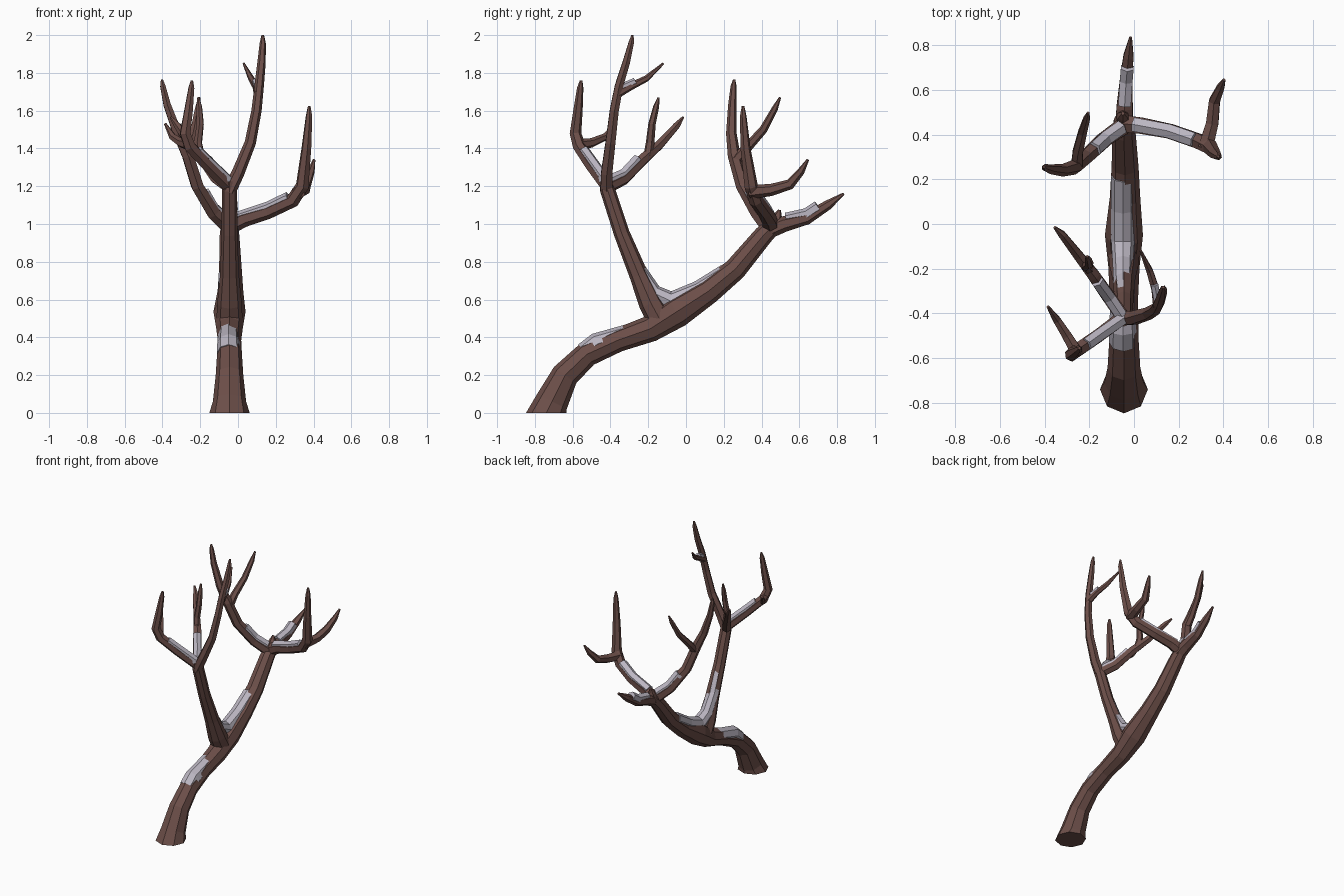
import bpy, bmesh
from mathutils import Vector


def material(name, rgb):
    m = bpy.data.materials.new(name)
    m.diffuse_color = (*rgb, 1)
    return m


BARK = material("bark", (0.15, 0.077, 0.066))
SNOW = material("snow", (0.5, 0.47, 0.54))


def limb(name, pts, radii, mat=BARK, sides=6, start=None, lift=0.0, tip=False):
    """Tapered low-poly tube along a path; lift shifts it upward, away from the bark."""
    P = [Vector(p) for p in pts]
    P = [p + Vector((0, 0, lift)) for p in P]
    n = len(P)
    tangents = []
    for i in range(n):
        a = (P[i] - P[i - 1]).normalized() if i else Vector()
        b = (P[i + 1] - P[i]).normalized() if i < n - 1 else Vector()
        tangents.append((a + b).normalized())
    if start:
        tangents[0] = Vector(start)
    t0 = tangents[0]
    side = t0.cross(Vector((0, 0, 1)))
    if side.length < 0.05:
        side = Vector((1, 0, 0))
    side.normalize()
    unit = bpy.data.meshes.new(name)
    bm = bmesh.new()
    circle = bmesh.ops.create_circle(bm, segments=sides, radius=1)["verts"]
    shape = [v.co.copy() for v in circle]
    bm.clear()
    rings = []
    for i, (p, r, t) in enumerate(zip(P, radii, tangents)):
        if i:
            side = tangents[i - 1].rotation_difference(t) @ side
        up = side.cross(t)
        rings.append([bm.verts.new(p + (side * c.x + up * c.y) * r) for c in shape])
    for a, b in zip(rings, rings[1:]):
        for k in range(sides):
            j = (k + 1) % sides
            bm.faces.new((a[k], a[j], b[j], b[k]))
    bm.faces.new(rings[0])
    bm.faces.new(rings[-1])
    bmesh.ops.recalc_face_normals(bm, faces=bm.faces)
    bm.to_mesh(unit)
    bm.free()
    unit.materials.append(mat)
    ob = bpy.data.objects.new(name, unit)
    bpy.context.collection.objects.link(ob)
    return ob


# Leaning trunk and its upright fork
limb("trunk",
     [(-.045, -.74, 0), (-.045, -.71, .06), (-.045, -.64, .2), (-.045, -.525, .31), (-.045, -.36, .385),
      (-.045, -.19, .445), (-.045, -.05, .535), (-.04, .12, .645), (-.04, .26, .76), (-.045, .41, .94),
      (-.045, .47, 1.0)],
     [.107, .088, .073, .066, .062, .07, .085, .068, .06, .052, .045], sides=8, start=(0, 0, 1))
limb("upright_fork",
     [(-.045, -.13, .48), (-.045, -.185, .58), (-.045, -.25, .73), (-.045, -.34, .95),
      (-.045, -.415, 1.18), (-.045, -.425, 1.23)],
     [.07, .065, .05, .042, .04, .034], sides=8)

# Front crown
limb("front_left_branch",
     [(-.04, -.41, 1.19), (-.16, -.50, 1.31), (-.255, -.565, 1.41), (-.28, -.585, 1.48),
      (-.262, -.572, 1.6), (-.247, -.56, 1.72), (-.244, -.555, 1.76)],
     [.036, .034, .034, .031, .025, .017, .007])
limb("front_left_twig",
     [(-.265, -.56, 1.42), (-.3, -.5, 1.43), (-.345, -.43, 1.46), (-.385, -.37, 1.53)],
     [.03, .025, .02, .007])
limb("front_tall_branch",
     [(-.05, -.42, 1.17), (.0, -.42, 1.27), (.065, -.4, 1.43), (.098, -.38, 1.6), (.112, -.355, 1.73),
      (.125, -.315, 1.86), (.131, -.29, 1.96), (.131, -.283, 2.0)],
     [.038, .034, .03, .027, .025, .022, .016, .007])
limb("front_tall_twig",
     [(.107, -.365, 1.69), (.095, -.29, 1.73), (.07, -.21, 1.77), (.03, -.12, 1.85)],
     [.025, .02, .017, .006])
limb("front_inner_branch",
     [(-.04, -.43, 1.19), (-.11, -.33, 1.24), (-.18, -.23, 1.34), (-.25, -.14, 1.42),
      (-.32, -.05, 1.52), (-.355, -.015, 1.565)],
     [.036, .035, .032, .026, .02, .007])
limb("front_inner_twig",
     [(-.2, -.2, 1.36), (-.212, -.19, 1.43), (-.2, -.18, 1.53), (-.205, -.158, 1.62), (-.21, -.145, 1.67)],
     [.026, .023, .02, .016, .006])

# Back crown
limb("back_branch",
     [(-.045, .42, .96), (-.042, .52, 1.0), (-.035, .64, 1.03), (-.025, .75, 1.1), (-.015, .835, 1.16)],
     [.046, .042, .033, .026, .007])
limb("back_right_branch",
     [(-.06, .45, .98), (.03, .44, 1.025), (.16, .415, 1.065), (.29, .37, 1.125), (.34, .345, 1.2),
      (.362, .315, 1.4), (.376, .303, 1.57), (.377, .302, 1.625)],
     [.045, .042, .038, .038, .036, .027, .018, .007])
limb("back_right_twig",
     [(.32, .34, 1.17), (.35, .45, 1.18), (.36, .55, 1.21), (.387, .61, 1.28), (.403, .645, 1.34)],
     [.038, .032, .028, .02, .007])
limb("back_left_branch",
     [(-.03, .45, .97), (-.13, .38, 1.06), (-.215, .3, 1.2), (-.265, .255, 1.36), (-.32, .24, 1.48),
      (-.375, .245, 1.63), (-.398, .252, 1.73), (-.403, .255, 1.765)],
     [.045, .04, .036, .034, .028, .022, .016, .006])
limb("back_left_twig",
     [(-.255, .265, 1.34), (-.252, .32, 1.4), (-.23, .41, 1.5), (-.212, .47, 1.61), (-.205, .498, 1.67)],
     [.03, .026, .022, .017, .006])
limb("back_knob", [(-.05, .46, .98), (-.05, .485, 1.04), (-.05, .495, 1.075)], [.04, .025, .008])

# Snow resting on the upper sides
limb("trunk_snow", [(-.05, -.53, .315), (-.05, -.47, .365), (-.05, -.22, .44)], [.062, .06, .054], SNOW, 8)
limb("fork_snow",
     [(-.05, .215, .738), (-.05, .07, .648), (-.05, -.08, .592), (-.05, -.172, .635), (-.05, -.255, .76),
      (-.045, -.325, .93)],
     [.053, .053, .052, .046, .042, .036], SNOW, 8)
for name, pts, r, lift in [
    ("front_left_snow", [(-.045, -.42, 1.2), (-.16, -.50, 1.31), (-.215, -.54, 1.365)], .031, .022),
    ("front_inner_snow", [(-.05, -.42, 1.2), (-.11, -.33, 1.24), (-.165, -.255, 1.32)], .031, .022),
    ("tall_twig_snow", [(.105, -.34, 1.71), (.092, -.27, 1.74)], .019, .015),
    ("back_snow", [(-.042, .53, 1.005), (-.035, .64, 1.03), (-.03, .7, 1.07)], .033, .022),
    ("back_right_snow", [(.0, .445, 1.012), (.16, .415, 1.065), (.27, .377, 1.118)], .036, .018),
    ("back_left_snow", [(-.06, .43, 1.0), (-.13, .38, 1.06), (-.18, .333, 1.145)], .036, .02),
]:
    limb(name, pts, [r] * len(pts), SNOW, lift=lift)
